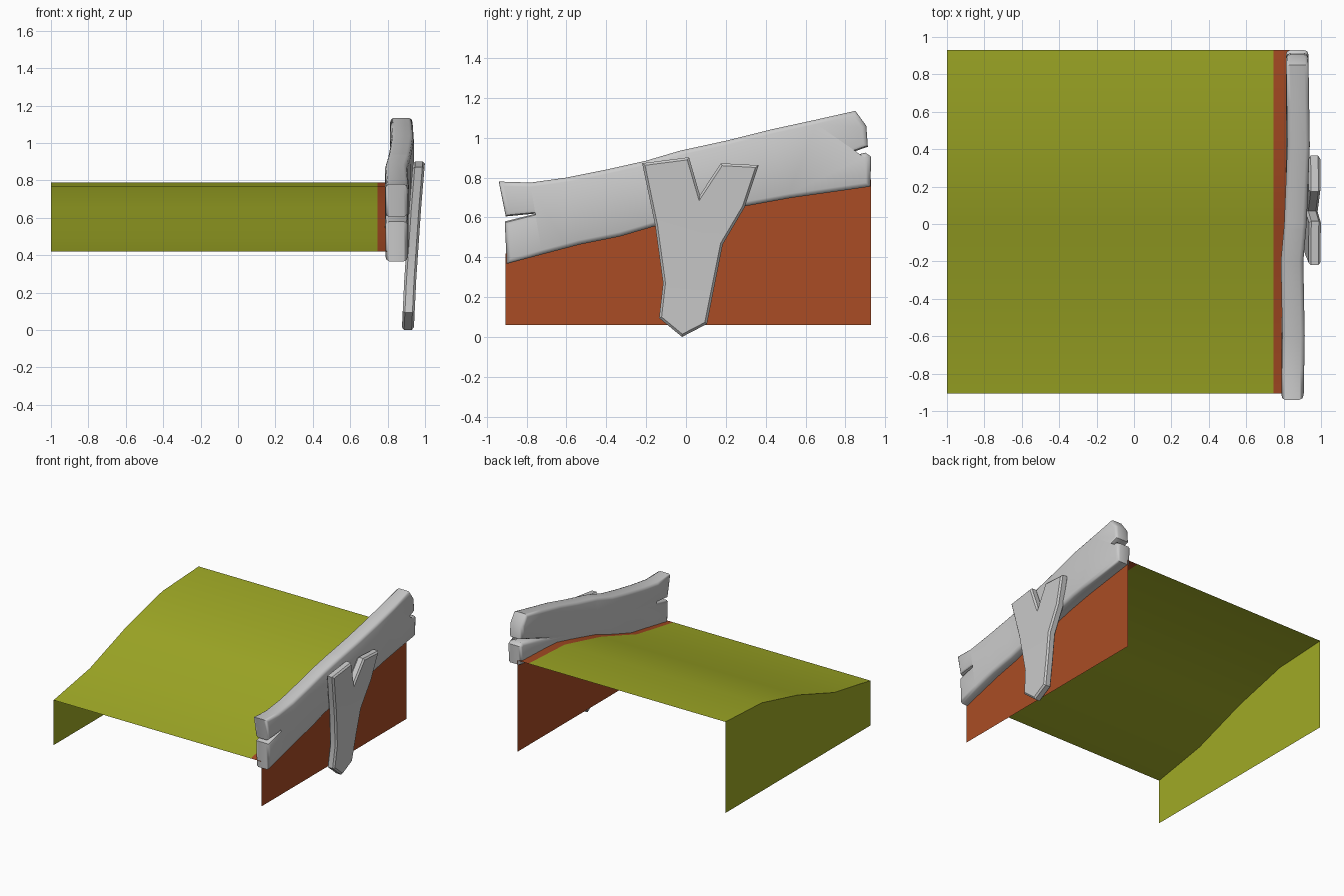
import bpy
import bmesh
from math import radians

if "Cube" in bpy.data.objects:
    bpy.data.objects.remove(bpy.data.objects["Cube"], do_unlink=True)


def material(name, rgb):
    mat = bpy.data.materials.new(name)
    mat.use_nodes = True
    colour = (*rgb, 1)
    mat.diffuse_color = colour
    mat.node_tree.nodes["Principled BSDF"].inputs["Base Color"].default_value = colour
    return mat


grass = material("grass green", (0.35, 0.40, 0.019))
clay = material("clay orange", (0.40, 0.073, 0.018))
stone = material("pale grey", (0.6, 0.6, 0.6))


def finish(bm, name, mat, angle):
    mesh = bpy.data.meshes.new(name)
    bm.to_mesh(mesh)
    bm.free()
    obj = bpy.data.objects.new(name, mesh)
    bpy.context.collection.objects.link(obj)
    mesh.materials.append(mat)
    bpy.ops.object.select_all(action='DESELECT')
    obj.select_set(True)
    bpy.context.view_layer.objects.active = obj
    bpy.ops.object.shade_smooth_by_angle(angle=radians(angle))
    return obj


def interpolate(points, t):
    for (a, va), (b, vb) in zip(points, points[1:]):
        if t <= b:
            f = max(0, (t - a) / (b - a))
            return va + f * (vb - va)
    return points[-1][1]


# Hill profile shared by the ground and both side walls
HILL = [(-0.905, 0.42), (-0.446, 0.50), (0.012, 0.655), (0.47, 0.767), (0.93, 0.79)]
BASE = 0.06


def ribbon(name, mat, first, second):
    """Sheet of quads between two edges that follow the hill profile."""
    bm = bmesh.new()
    rows = [[bm.verts.new(edge(y, z)) for y, z in HILL] for edge in (first, second)]
    for i in range(len(HILL) - 1):
        bm.faces.new((rows[0][i], rows[1][i], rows[1][i + 1], rows[0][i + 1]))
    return finish(bm, name, mat, 40)


def at(x):
    return lambda y, z: (x, y, z)


def foot(x):
    return lambda y, z: (x, y, BASE)


ribbon("ground_top", grass, at(-1), at(0.745))
ribbon("ground_left_border", clay, at(0.745), at(0.84))
ribbon("right_wall", grass, foot(-1), at(-1))
ribbon("left_wall", clay, at(0.84), foot(0.84))


def slab(name, outline, thickness, cuts, cut_axis, bend, bevel, segments, angle):
    """Side outline extruded along x, edge-bevelled, then bent sideways."""
    bm = bmesh.new()
    bm.faces.new([bm.verts.new((0, y, z)) for y, z in outline])
    normal = [0, 0, 0]
    normal[cut_axis] = 1
    for c in cuts:
        point = [0, 0, 0]
        point[cut_axis] = c
        bmesh.ops.bisect_plane(bm, geom=bm.verts[:] + bm.edges[:] + bm.faces[:],
                               dist=0.004, plane_co=point, plane_no=normal)
    ext = bmesh.ops.extrude_face_region(bm, geom=bm.faces[:], use_keep_orig=True)
    for v in ext["geom"]:
        if isinstance(v, bmesh.types.BMVert):
            v.co.x += thickness
    bmesh.ops.recalc_face_normals(bm, faces=bm.faces[:])
    rim = [e for e in bm.edges if len(e.link_faces) == 2
           and abs(abs(e.link_faces[0].normal.x) - abs(e.link_faces[1].normal.x)) > 0.5]
    bmesh.ops.bevel(bm, geom=rim, offset=bevel, segments=segments, profile=0.5,
                    affect='EDGES', clamp_overlap=False)
    for v in bm.verts:
        v.co.x += interpolate(bend, v.co[cut_axis])
    bmesh.ops.triangulate(bm, faces=[f for f in bm.faces if len(f.verts) > 4])
    return finish(bm, name, stone, angle)


# Long sloping plank, split at both ends
plank = [
    (-0.94, 0.78), (-0.905, 0.605), (-0.75, 0.62), (-0.91, 0.58), (-0.90, 0.367),
    (-0.72, 0.415), (-0.53, 0.465), (-0.33, 0.505), (-0.16, 0.555), (0.1, 0.61),
    (0.29, 0.655), (0.52, 0.697), (0.925, 0.755), (0.93, 0.905), (0.9, 0.925),
    (0.66, 0.865), (0.913, 0.955), (0.905, 1.06), (0.85, 1.135), (0.65, 1.09),
    (0.42, 1.04), (0.2, 0.985), (-0.03, 0.935), (-0.2, 0.885), (-0.4, 0.84),
    (-0.6, 0.80), (-0.78, 0.775)]
slab("sloping_plank", plank, 0.12, [-0.6, -0.4, -0.2, 0, 0.2, 0.42], 1,
     [(-0.94, 0.787), (-0.6, 0.793), (-0.2, 0.785), (0, 0.803), (0.42, 0.82), (0.93, 0.812)],
     0.022, 2, 50)

# Forked upright post leaning outward
post = [
    (-0.22, 0.872), (-0.155, 0.561), (-0.115, 0.27), (-0.135, 0.095), (-0.02, 0.0),
    (0.105, 0.065), (0.185, 0.466), (0.295, 0.652), (0.365, 0.862), (0.175, 0.872),
    (0.07, 0.712), (0.015, 0.902)]
slab("forked_post", post, 0.064, [0.27, 0.466, 0.652], 2,
     [(0, 0.876), (0.27, 0.889), (0.652, 0.915), (0.9, 0.936)],
     0.012, 1, 30)
